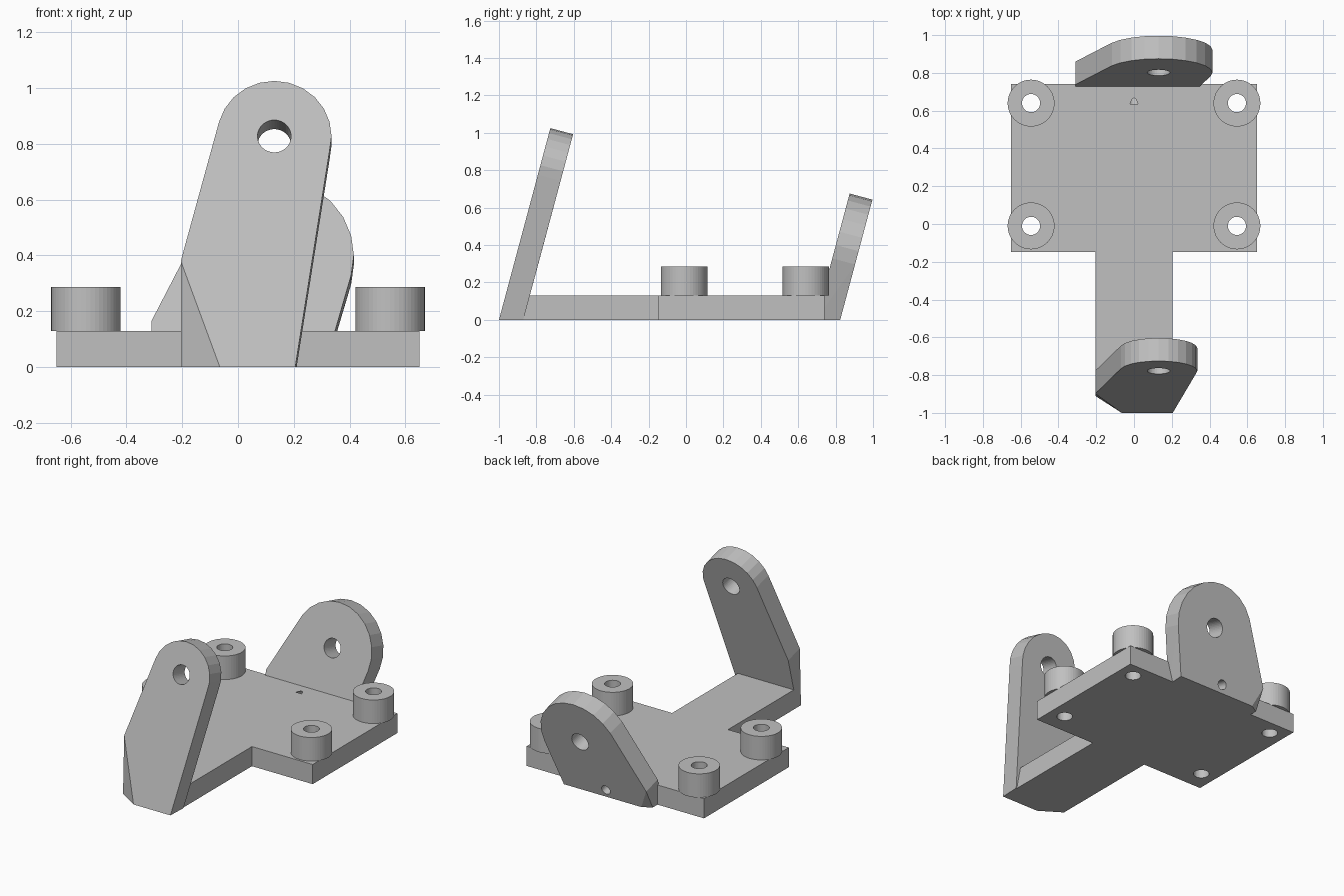
import bpy, bmesh, math
from mathutils import Vector, Matrix

cube = bpy.data.objects.get("Cube")
if cube:
    bpy.data.objects.remove(cube, do_unlink=True)

grey = bpy.data.materials.new("light_grey")
grey.use_nodes = True
colour = (0.53, 0.53, 0.53, 1)
grey.diffuse_color = colour
grey.node_tree.nodes["Principled BSDF"].inputs["Base Color"].default_value = colour

TILT = math.radians(15)
SLOPE = math.tan(TILT)
INTO = Vector((0, math.cos(TILT), -math.sin(TILT)))   # across a lug, front to back
UP = Vector((0, math.sin(TILT), math.cos(TILT)))      # along a lug
LUG_T, PLATE_T = 0.126, 0.13


def finish(name, bm):
    bmesh.ops.recalc_face_normals(bm, faces=bm.faces)
    mesh = bpy.data.meshes.new(name)
    bm.to_mesh(mesh)
    bm.free()
    mesh.materials.append(grey)
    obj = bpy.data.objects.new(name, mesh)
    bpy.context.collection.objects.link(obj)
    return obj


def cylinder(name, centre, axis, radius, depth, sides=40):
    bm = bmesh.new()
    turn = Vector(axis).to_track_quat('Z', 'Y').to_matrix().to_4x4()
    bmesh.ops.create_cone(bm, cap_ends=True, segments=sides, radius1=radius, radius2=radius,
                          depth=depth, matrix=Matrix.Translation(centre) @ turn)
    return finish(name, bm)


def drill(obj, centre, axis, radius, depth):
    cutter = cylinder("hole_cutter", centre, axis, radius, depth)
    cutter.hide_render = True
    mod = obj.modifiers.new("hole", 'BOOLEAN')
    mod.operation, mod.solver, mod.object = 'DIFFERENCE', 'EXACT', cutter
    bpy.context.view_layer.objects.active = obj
    bpy.ops.object.modifier_apply(modifier=mod.name)
    bpy.data.objects.remove(cutter, do_unlink=True)


def lug(name, y0, half, centre_z, radius, shoulder_z, foot):
    """Leaning plate with a rounded eye, shaped as a hull; y0 is its front foot."""
    def front(x, z):
        return Vector((x, y0 + SLOPE * z, z))
    eye = front(0.13, centre_z)
    pts = []
    for i in range(24):
        a = math.tau * i / 24
        p = eye + radius * (math.cos(a) * Vector((1, 0, 0)) + math.sin(a) * UP)
        pts += [p, p + INTO * LUG_T]
    shoulder = front(-half, shoulder_z)
    pts += [shoulder, shoulder + INTO * LUG_T]
    pts += [Vector((x, y, 0)) for x, y in foot]
    bm = bmesh.new()
    for p in pts:
        bm.verts.new(p)
    out = bmesh.ops.convex_hull(bm, input=bm.verts)
    loose = {v for v in out["geom_interior"] + out["geom_unused"]
             if isinstance(v, bmesh.types.BMVert)}
    bmesh.ops.delete(bm, geom=list(loose), context='VERTS')
    bmesh.ops.dissolve_limit(bm, angle_limit=math.radians(0.6), verts=bm.verts, edges=bm.edges)
    obj = finish(name, bm)
    drill(obj, eye + INTO * LUG_T / 2, INTO, 0.06, 0.4)
    return obj


# T-shaped base plate
bm = bmesh.new()
half_outline = [(0.205, -0.87), (0.205, -0.147), (0.65, -0.147), (0.65, 0.74)]
outline = half_outline + [(-x, y) for x, y in reversed(half_outline)]
face = bm.faces.new([bm.verts.new((x, y, 0)) for x, y in outline])
ext = bmesh.ops.extrude_face_region(bm, geom=[face])
bmesh.ops.translate(bm, vec=(0, 0, PLATE_T),
                    verts=[v for v in ext["geom"] if isinstance(v, bmesh.types.BMVert)])
base = finish("base_plate", bm)

# Leaning lugs, each with one clipped bottom corner
front_lug = lug("front_lug", -1.0, 0.205, 0.827, 0.205, 0.38,
                [(0.205, -1.0), (-0.065, -1.0), (-0.205, -0.91),
                 (-0.205, -0.87), (0.21, -0.87)])
back_lug = lug("back_lug", 0.694, 0.31, 0.40, 0.285, 0.165,
               [(0.31, 0.694), (-0.31, 0.694), (-0.31, 0.79),
                (-0.25, 0.8245), (0.317, 0.8245)])

# Round standoffs with holes running through the plate
for side, x in (("left", 0.545), ("right", -0.545)):
    for end, y in (("front", -0.01), ("back", 0.64)):
        boss = cylinder(f"{end}_{side}_standoff", (x, y, 0.2075), (0, 0, 1), 0.124, 0.157, 48)
        for part in (boss, base):
            drill(part, (x, y, 0.15), (0, 0, 1), 0.048, 0.5)

# Small blind hole entering through the back lug
entry = Vector((0, 0.838, 0.052))
for part in (base, back_lug):
    drill(part, entry - INTO * 0.055, INTO, 0.031, 0.32)
